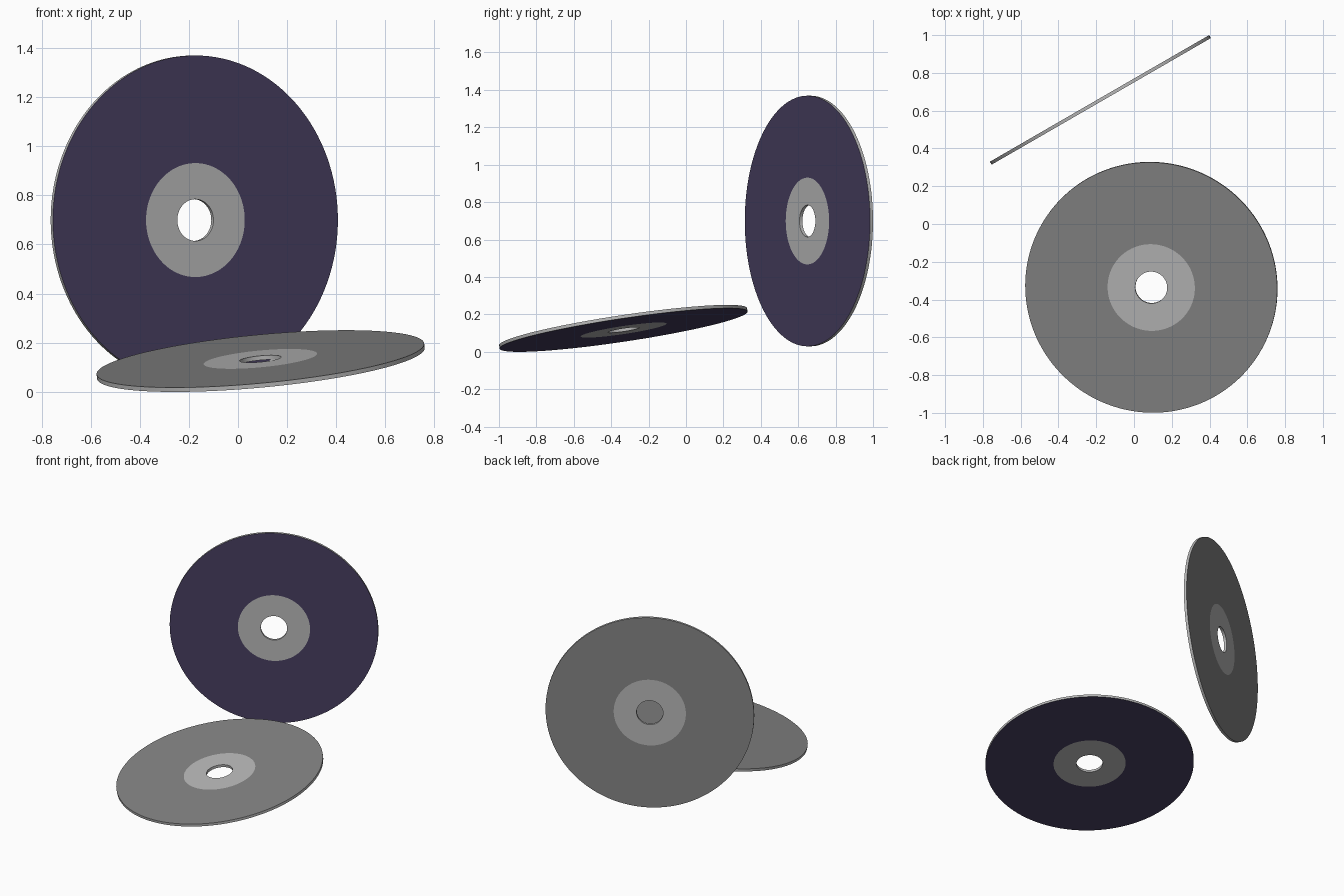
import bpy
import bmesh
import math
from mathutils import Vector

cube = bpy.data.objects.get("Cube")
if cube:
    bpy.data.objects.remove(cube, do_unlink=True)

RADIUS, HUB, HOLE, THICK = 0.67, 0.232, 0.085, 0.018
SEGMENTS = 128


def make_material(name, color):
    mat = bpy.data.materials.new(name)
    mat.use_nodes = True
    mat.diffuse_color = (*color, 1)
    mat.node_tree.nodes["Principled BSDF"].inputs["Base Color"].default_value = (*color, 1)
    return mat


SILVER, LABEL, DARK = range(3)
materials = [
    make_material("light silver", (0.48, 0.48, 0.48)),
    make_material("label grey", (0.235, 0.235, 0.235)),
    make_material("dark purple", (0.062, 0.048, 0.115)),
]


def make_disc(name, centre, normal):
    """Flat holed disc: label side along the normal, dark side opposite."""
    h = THICK / 2
    # Closed cross-section: each point with the colour of the band that follows it
    section = [(HOLE, h, SILVER), (HUB, h, LABEL), (RADIUS, h, SILVER),
               (RADIUS, -h, DARK), (HUB, -h, SILVER), (HOLE, -h, SILVER)]
    bm = bmesh.new()
    rings = []
    for r, z, _ in section:
        angles = [math.tau * i / SEGMENTS for i in range(SEGMENTS)]
        rings.append([bm.verts.new((r * math.cos(a), r * math.sin(a), z)) for a in angles])
    for k, (_, _, color) in enumerate(section):
        a, b = rings[k], rings[(k + 1) % len(rings)]
        for i in range(SEGMENTS):
            j = (i + 1) % SEGMENTS
            face = bm.faces.new((a[i], b[i], b[j], a[j]))
            face.material_index = color
    bmesh.ops.recalc_face_normals(bm, faces=bm.faces)

    mesh = bpy.data.meshes.new(name)
    bm.to_mesh(mesh)
    bm.free()
    for mat in materials:
        mesh.materials.append(mat)
    obj = bpy.data.objects.new(name, mesh)
    bpy.context.collection.objects.link(obj)
    obj.location = centre
    obj.rotation_euler = Vector(normal).to_track_quat('Z', 'Y').to_euler()

    bpy.ops.object.select_all(action='DESELECT')
    obj.select_set(True)
    bpy.context.view_layer.objects.active = obj
    bpy.ops.object.shade_smooth_by_angle(angle=math.radians(30))
    return obj


# Upright disc behind, dark side turned to the front
turn = math.radians(30)
make_disc("standing_disc", (-0.178, 0.657, 0.699), (-math.sin(turn), math.cos(turn), 0))

# Tilted disc in front, label side up
make_disc("lying_disc", (0.092, -0.335, 0.125), (-0.094, -0.15, 1))
